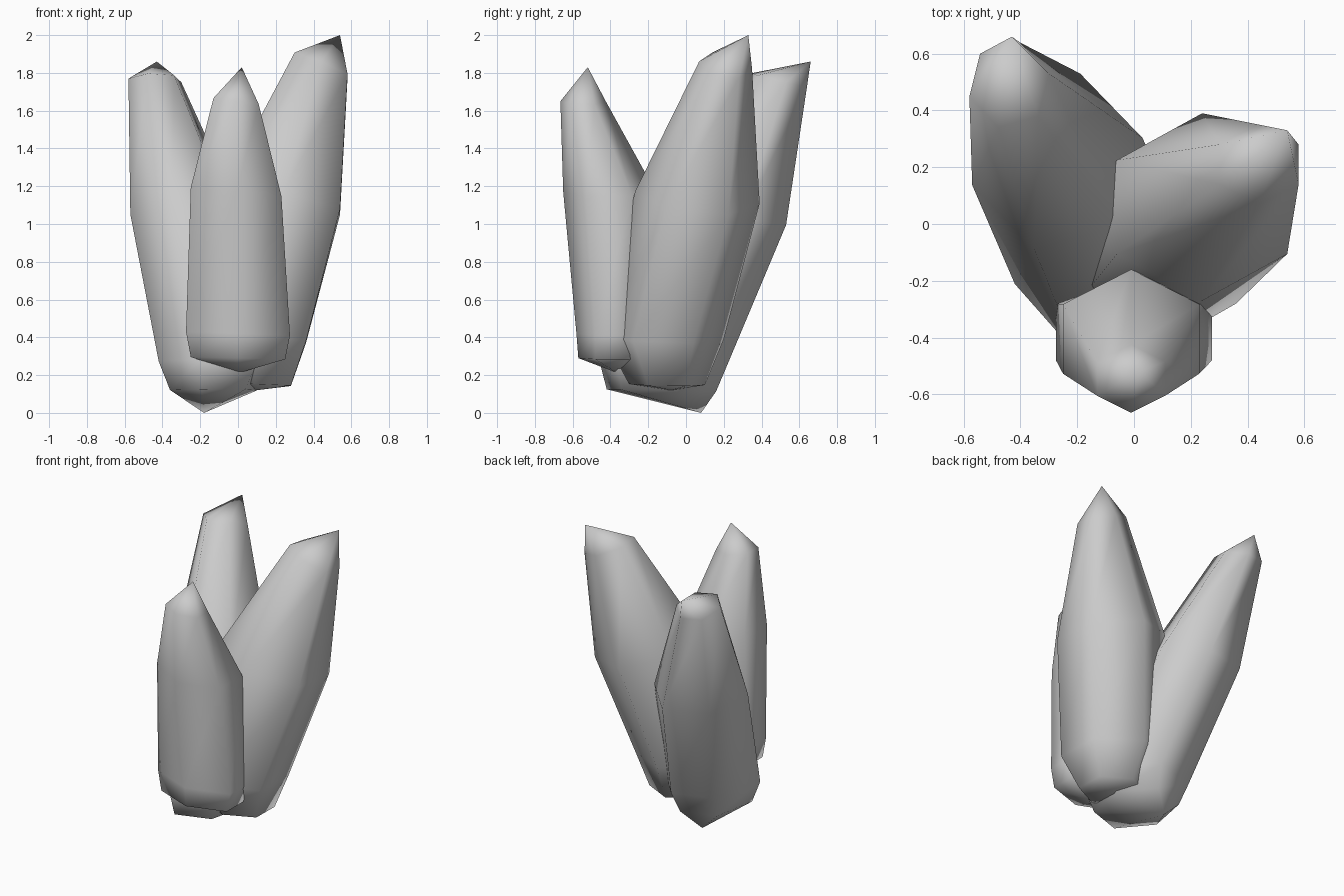
import bpy
import bmesh
from math import cos, sin, radians, pi

cube = bpy.data.objects.get("Cube")
if cube:
    bpy.data.objects.remove(cube, do_unlink=True)

SIDES = 6

# Single stone colour
stone = bpy.data.materials.new("grey stone")
stone.use_nodes = True
grey = (0.6, 0.6, 0.6, 1)
stone.diffuse_color = grey
shader = stone.node_tree.nodes["Principled BSDF"]
shader.inputs["Base Color"].default_value = grey
shader.inputs["Roughness"].default_value = 0.7


def shard(name, foot, sections, tip, turn, tilt):
    """Loft six-sided rings (x, y, z, half width, half depth) between two points."""
    bm = bmesh.new()
    angles = [radians(turn) + 2 * pi * i / SIDES for i in range(SIDES)]
    wide = max(abs(cos(a)) for a in angles)
    deep = max(abs(sin(a)) for a in angles)
    rings = []
    for x, y, z, half_x, half_y in sections:
        ring = []
        for a in angles:
            dx = cos(a) * half_x / wide
            dy = sin(a) * half_y / deep
            # upper rings lean more than lower ones
            dz = (dx * tilt[0] + dy * tilt[1]) * z / 1.8
            ring.append(bm.verts.new((x + dx, y + dy, z + dz)))
        rings.append(ring)
    bottom = bm.verts.new(foot)
    top = bm.verts.new(tip)
    for i in range(SIDES):
        j = (i + 1) % SIDES
        bm.faces.new((bottom, rings[0][j], rings[0][i]))
        for low, high in zip(rings, rings[1:]):
            bm.faces.new((low[i], low[j], high[j], high[i]))
        bm.faces.new((rings[-1][i], rings[-1][j], top))
    bmesh.ops.recalc_face_normals(bm, faces=bm.faces)
    for face in bm.faces:
        face.smooth = True
    mesh = bpy.data.meshes.new(name)
    bm.to_mesh(mesh)
    bm.free()
    mesh.materials.append(stone)
    obj = bpy.data.objects.new(name, mesh)
    bpy.context.collection.objects.link(obj)


# Short shard at the front
shard("front_shard", (0, -0.36, 0.21),
      [(0, -0.39, 0.29, 0.25, 0.18),
       (0, -0.38, 0.42, 0.275, 0.2),
       (-0.01, -0.405, 1.17, 0.24, 0.245),
       (-0.01, -0.545, 1.65, 0.12, 0.12)],
      (0.02, -0.52, 1.83), 90, (-0.15, 0))

# Tallest shard, leaning to the left and back
shard("tall_left_shard", (0.1, -0.08, 0.12),
      [(0.09, -0.1, 0.15, 0.19, 0.2),
       (0.08, -0.12, 0.4, 0.28, 0.32),
       (0.24, 0.06, 1.14, 0.3, 0.33),
       (0.44, 0.21, 1.84, 0.14, 0.14)],
      (0.54, 0.33, 2.0), 90, (-0.4, -0.15))

# Wide shard, leaning to the right and back
shard("back_right_shard", (-0.18, 0.08, 0),
      [(-0.13, -0.13, 0.12, 0.23, 0.29),
       (-0.12, -0.12, 0.27, 0.3, 0.34),
       (-0.27, 0.22, 1.04, 0.3, 0.31),
       (-0.44, 0.49, 1.76, 0.14, 0.15)],
      (-0.43, 0.66, 1.86), 15, (0, -0.25))
